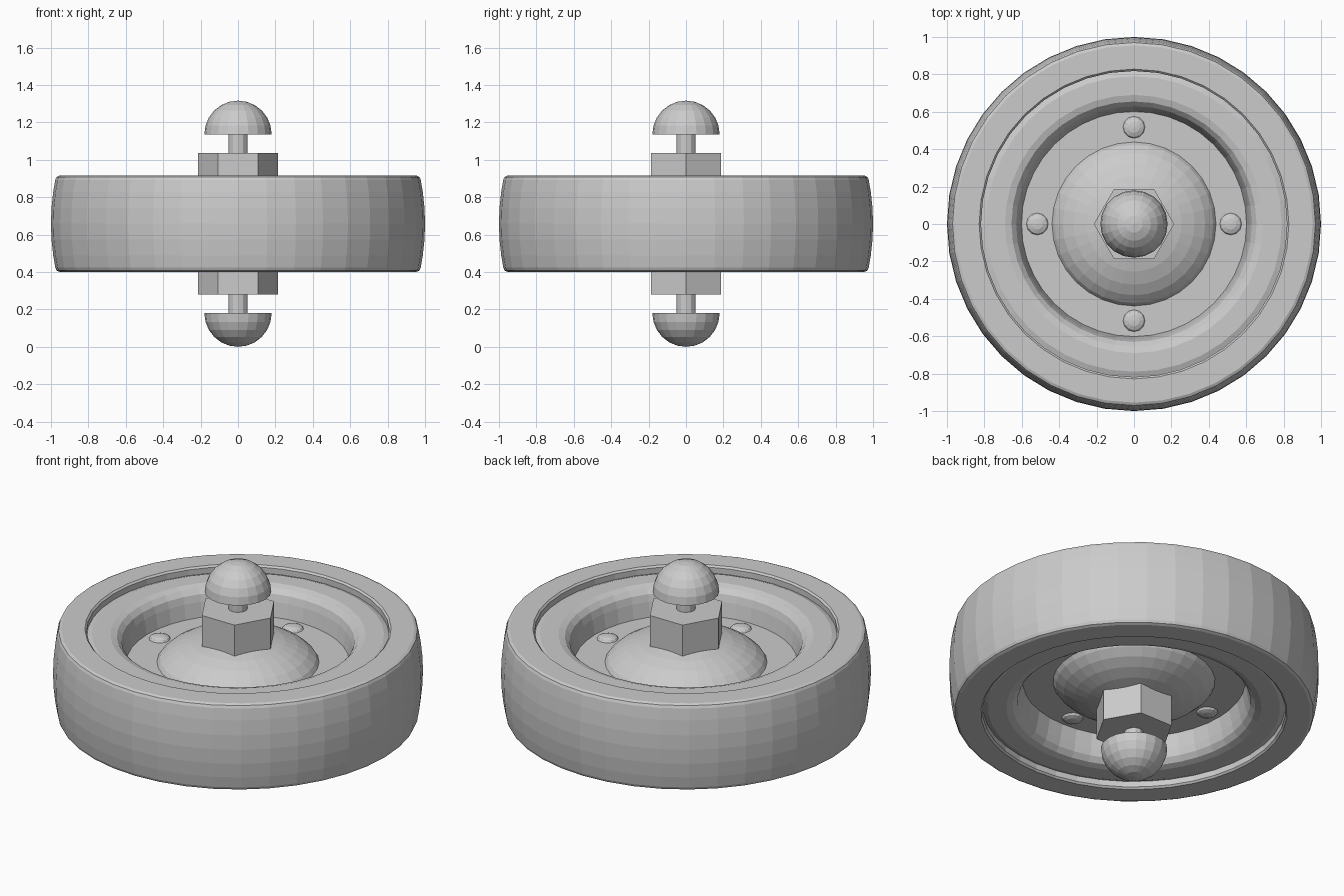
import bpy, math

if "Cube" in bpy.data.objects:
    bpy.data.objects.remove(bpy.data.objects["Cube"])

MID = 0.658  # height of the wheel's symmetry plane


def lathe(name, profile, segs, loc=(0, 0, MID), closed=False, phase=0.0):
    """Revolve (radius, z) points about z; radius 0 becomes a pole."""
    verts, rows, faces = [], [], []
    for r, z in profile:
        start = len(verts)
        n = 1 if r < 1e-6 else segs
        for i in range(n):
            a = phase + 2 * math.pi * i / segs
            verts.append((r * math.cos(a), r * math.sin(a), z))
        rows.append([start + i % n for i in range(segs)])
    pairs = list(zip(rows, rows[1:]))
    if closed:
        pairs.append((rows[-1], rows[0]))
    for a, b in pairs:
        for i in range(segs):
            j = (i + 1) % segs
            f = list(dict.fromkeys((a[i], a[j], b[j], b[i])))
            if len(f) > 2:
                faces.append(f)
    mesh = bpy.data.meshes.new(name)
    mesh.from_pydata(verts, [], faces)
    obj = bpy.data.objects.new(name, mesh)
    obj.location = loc
    bpy.context.collection.objects.link(obj)
    return obj


def mirrored(half):
    """Complete an upper half profile with its reflection, bottom to top."""
    return [(r, -z) for r, z in reversed(half)] + [p for p in half if p[1] > 1e-6] \
        if half[0][1] > 1e-6 else \
        [(r, -z) for r, z in reversed(half)] + half[1:]


def dome(radius, height, rings, side):
    """Half ellipsoid with a flat base, pointing up (1) or down (-1)."""
    arc = [(radius * math.cos(t), side * height * math.sin(t))
           for t in (math.pi / 2 * i / rings for i in range(rings))]
    pts = [(0, 0)] + arc + [(0, side * height)]
    return pts if side > 0 else pts[::-1]


# Tyre: bulged tread, rounded shoulders, straight inner bore
tyre = [(1.0, 0), (0.997, 0.085), (0.988, 0.17), (0.977, 0.235), (0.97, 0.25),
        (0.955, 0.257), (0.828, 0.257), (0.818, 0.247)]
lathe("tyre", mirrored(tyre), 40, closed=True)

# Rim: set slightly below the tyre wall, with a rolled inner edge
rim = [(0.82, 0.212), (0.79, 0.223), (0.69, 0.223), (0.655, 0.212),
       (0.63, 0.185), (0.618, 0.145), (0.60, 0.05)]
rim_profile = [(r, -z) for r, z in reversed(rim)] + rim
lathe("rim", rim_profile, 40, closed=True)

# Web disc and bulged hub
lathe("web_disc", [(0, -0.06), (0.61, -0.06), (0.61, 0.06), (0, 0.06)], 40)
hub = [(0.458 * math.cos(t), 0.22 * math.sin(t))
       for t in (math.pi * (i / 16 - 0.5) for i in range(17))]
lathe("hub", hub, 32)

# Hexagonal sleeve and thin axle
lathe("hex_nut", [(0, -0.378), (0.215, -0.378), (0.215, 0.378), (0, 0.378)], 6)
lathe("axle", [(0, -0.49), (0.052, -0.49), (0.052, 0.49), (0, 0.49)], 12)

# Axle caps and rivets on both faces
for side, tag in ((1, "upper"), (-1, "lower")):
    lathe(f"axle_cap_{tag}", dome(0.18, 0.18, 6, side), 20,
          (0, 0, MID + side * 0.478))
    for k in range(4):
        a = k * math.pi / 2
        lathe(f"rivet_{tag}_{k + 1}", dome(0.06, 0.025, 3, side), 12,
              (0.517 * math.cos(a), 0.517 * math.sin(a), MID + side * 0.058))
